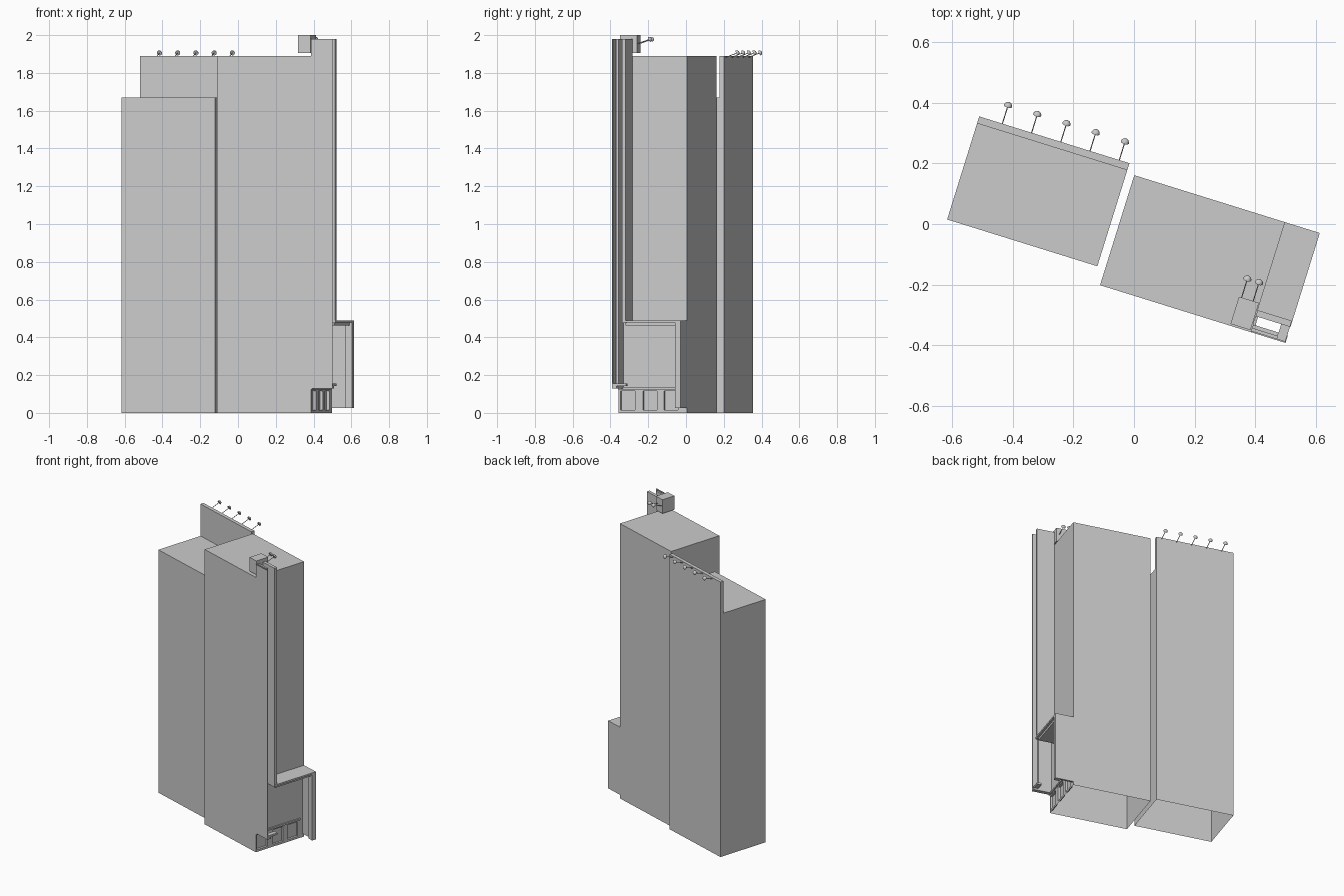
import bpy, bmesh, math
from mathutils import Matrix, Vector

if "Cube" in bpy.data.objects:
    bpy.data.objects.remove(bpy.data.objects["Cube"])

# Everything is laid out in a building frame turned about z
ROT = Matrix.Rotation(math.radians(-17.3), 4, 'Z')


def finish(name, bm, smooth=False):
    bmesh.ops.recalc_face_normals(bm, faces=bm.faces)
    me = bpy.data.meshes.new(name)
    bm.to_mesh(me)
    bm.free()
    ob = bpy.data.objects.new(name, me)
    ob.matrix_world = ROT
    bpy.context.collection.objects.link(ob)
    if smooth:
        for p in me.polygons:
            p.use_smooth = True
    return ob


def box(name, x, y, z):
    bm = bmesh.new()
    size = (x[1] - x[0], y[1] - y[0], z[1] - z[0])
    mid = (sum(x) / 2, sum(y) / 2, sum(z) / 2)
    bmesh.ops.create_cube(bm, size=1, matrix=Matrix.Translation(mid) @ Matrix.Diagonal((*size, 1)))
    return finish(name, bm)


def lamp(name, start, end, r=0.014):
    # thin arm with a tilted half-dome shade at its tip
    a, b = Vector(start), Vector(end)
    d = b - a
    bm = bmesh.new()
    bmesh.ops.create_cone(bm, cap_ends=True, segments=6, radius1=0.002, radius2=0.002, depth=d.length,
                          matrix=Matrix.Translation((a + b) / 2) @ d.to_track_quat('Z', 'Y').to_matrix().to_4x4())
    finish(name + "_arm", bm)
    bm = bmesh.new()
    bmesh.ops.create_uvsphere(bm, u_segments=12, v_segments=8, radius=r)
    low = [v for v in bm.verts if v.co.z < -1e-5]
    bmesh.ops.delete(bm, geom=low, context='VERTS')
    bmesh.ops.holes_fill(bm, edges=[e for e in bm.edges if e.is_boundary])
    bm.transform(Matrix.Translation(b) @ Matrix.Rotation(math.radians(-65), 4, 'X'))
    ob = finish(name + "_shade", bm)
    bpy.context.view_layer.objects.active = ob
    ob.select_set(True)
    bpy.ops.object.shade_smooth_by_angle()
    ob.select_set(False)


# Left block with raised rear parapet, open underneath
profile = [(-0.169, 0), (-0.169, 1.67), (0.163, 1.67), (0.163, 1.89), (0.187, 1.89), (0.187, 0)]
bm = bmesh.new()
face = bm.faces.new([bm.verts.new((-0.593, y, z)) for y, z in profile])
ext = bmesh.ops.extrude_face_region(bm, geom=[face], use_keep_orig=True)
bmesh.ops.translate(bm, vec=(0.519, 0, 0), verts=[v for v in ext['geom'] if isinstance(v, bmesh.types.BMVert)])
bmesh.ops.delete(bm, geom=[f for f in bm.faces if all(v.co.z < 1e-4 for v in f.verts)], context='FACES_ONLY')
finish("left_block", bm)

# Right block: plain shell, with a gridded side wall carrying three recessed windows
X0, X1, Y0, Y1, H = -0.047, 0.474, -0.226, 0.154, 1.89
bm = bmesh.new()
ys = [Y0, -0.216, -0.135, -0.09, -0.013, 0.026, 0.104, Y1]
zs = [0, 0.015, 0.115, H]
grid = [[bm.verts.new((X1, y, z)) for z in zs] for y in ys]
windows = []
for i in range(len(ys) - 1):
    for j in range(len(zs) - 1):
        f = bm.faces.new((grid[i][j], grid[i + 1][j], grid[i + 1][j + 1], grid[i][j + 1]))
        if j == 1 and i % 2 == 1:
            windows.append(f)
a, b, c, d = [bm.verts.new((X0, y, z)) for y, z in ((Y0, 0), (Y1, 0), (Y1, H), (Y0, H))]
bm.faces.new((a, d, c, b))
bm.faces.new([a] + grid[0] + [d])
bm.faces.new([b, c] + grid[-1][::-1])
bm.faces.new([d] + [col[-1] for col in grid] + [c])
for f in windows:
    ext = bmesh.ops.extrude_face_region(bm, geom=[f])
    bmesh.ops.translate(bm, vec=(-0.015, 0, 0), verts=[v for v in ext['geom'] if isinstance(v, bmesh.types.BMVert)])
bmesh.ops.delete(bm, geom=windows, context='FACES_ONLY')
finish("right_block", bm)

# Ledge above the shop windows
box("window_ledge", (X1, 0.482), (Y0, 0.12), (0.125, 0.137))

# Tall projecting fins on the side wall
box("front_fin", (X1, 0.594), (-0.226, -0.221), (0.137, 1.98))
box("middle_fin", (X1, 0.562), (-0.213, -0.200), (0.137, 1.98))
box("rear_fin", (X1, 0.592), (-0.171, -0.150), (0.475, 1.98))
box("fin_base_tray", (X1, 0.594), (-0.226, -0.200), (0.130, 0.142))
box("tray_bar", (0.562, 0.592), (-0.221, -0.148), (0.142, 0.155))

# Porch: stepped roof and end wall
box("porch_roof", (X1, 0.594), (-0.171, Y1), (0.478, 0.49))
box("porch_soffit", (X1, 0.58), (-0.155, 0.14), (0.462, 0.478))
box("porch_wall", (X1, 0.594), (0.140, Y1), (0.025, 0.478))
box("porch_pier", (0.556, 0.594), (0.125, 0.140), (0.025, 0.478))

# Roof box
box("roof_box", (0.402, 0.471), (-0.220, -0.126), (1.905, 2.0))

# Lamps
for i in range(5):
    x = -0.513 + i * 0.101
    lamp("parapet_lamp_%d" % (i + 1), (x, 0.186, 1.882), (x, 0.248, 1.905))
for i, x in enumerate((0.411, 0.451)):
    lamp("roof_box_lamp_%d" % (i + 1), (x, -0.128, 1.955), (x, -0.064, 1.977))
